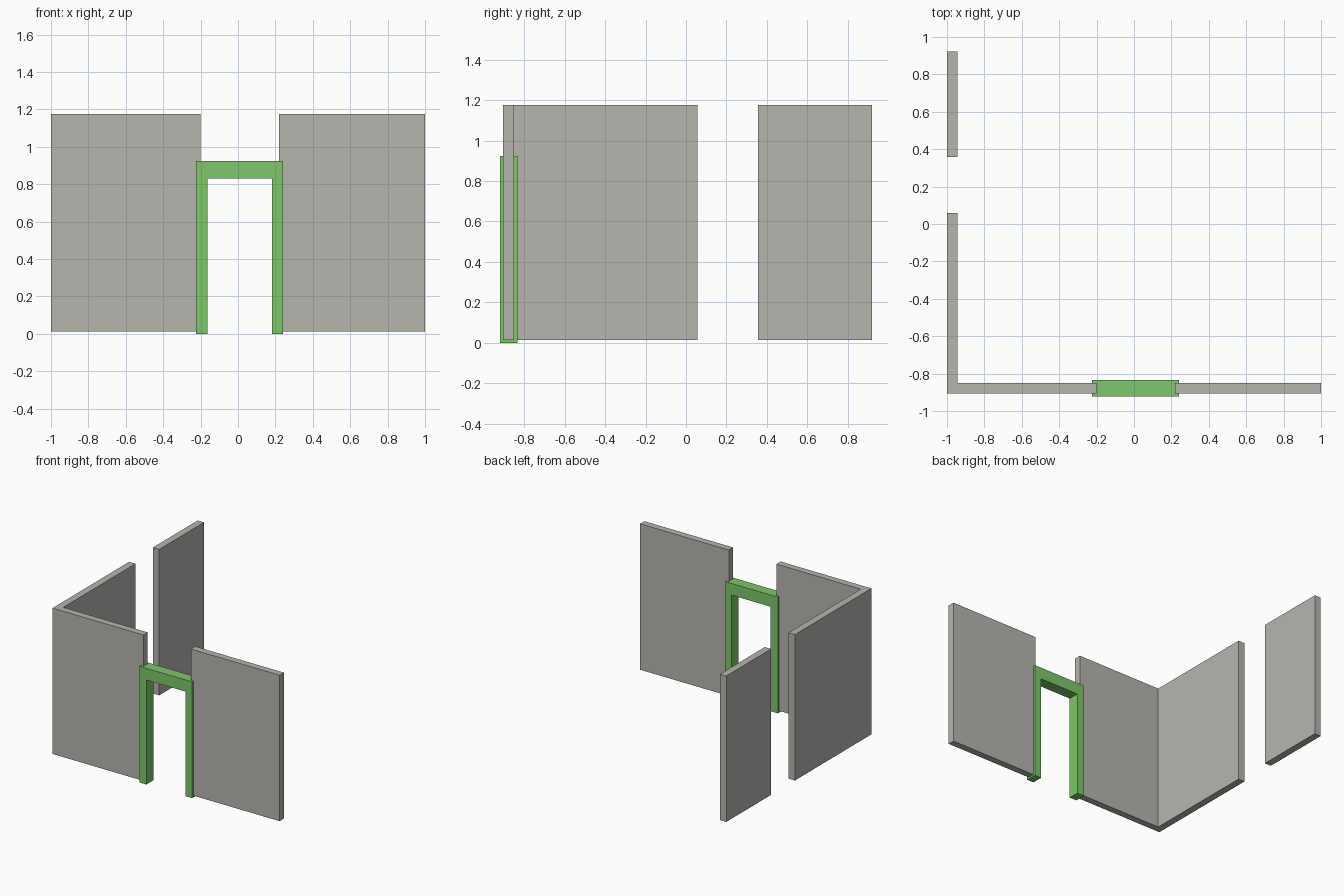
import bpy, bmesh
from mathutils import Vector

if "Cube" in bpy.data.objects:
    bpy.data.objects.remove(bpy.data.objects["Cube"])


def material(name, rgb):
    m = bpy.data.materials.new(name)
    m.diffuse_color = (*rgb, 1.0)
    m.use_nodes = True
    m.node_tree.nodes["Principled BSDF"].inputs["Base Color"].default_value = m.diffuse_color
    return m


GREY = material("wall_grey", (0.47, 0.46, 0.43))
GREEN = material("frame_green", (0.21, 0.57, 0.15))


def extrude(name, outline, direction, mat):
    """Extrude a closed flat outline along a direction into a solid."""
    bm = bmesh.new()
    face = bm.faces.new([bm.verts.new(p) for p in outline])
    geom = bmesh.ops.extrude_face_region(bm, geom=[face])["geom"]
    top = [v for v in geom if isinstance(v, bmesh.types.BMVert)]
    bmesh.ops.translate(bm, verts=top, vec=Vector(direction))
    bmesh.ops.recalc_face_normals(bm, faces=bm.faces)
    mesh = bpy.data.meshes.new(name)
    bm.to_mesh(mesh)
    bm.free()
    mesh.materials.append(mat)
    obj = bpy.data.objects.new(name, mesh)
    bpy.context.collection.objects.link(obj)
    return obj


Z0, Z1 = 0.013, 1.175            # wall bottom and top
FRONT, INNER = -0.905, -0.851    # front wall faces
LEFT, LEFT_IN = -1.0, -0.944     # side wall faces

# Wall footprints: L-shaped corner, right front panel, rear side panel
footprints = {
    "corner_wall": [(LEFT, FRONT), (-0.2, FRONT), (-0.2, INNER),
                    (LEFT_IN, INNER), (LEFT_IN, 0.058), (LEFT, 0.058)],
    "front_right_wall": [(0.219, FRONT), (1.0, FRONT), (1.0, INNER), (0.219, INNER)],
    "rear_side_wall": [(LEFT, 0.357), (LEFT_IN, 0.357), (LEFT_IN, 0.921), (LEFT, 0.921)],
}
for name, pts in footprints.items():
    extrude(name, [(x, y, Z0) for x, y in pts], (0, 0, Z1 - Z0), GREY)

# Door frame: an upside-down U straddling the gap in the front wall
frame = [(-0.225, 0), (-0.162, 0), (-0.162, 0.832), (0.182, 0.832),
         (0.182, 0), (0.241, 0), (0.241, 0.925), (-0.225, 0.925)]
extrude("door_frame", [(x, -0.921, z) for x, z in frame], (0, 0.087, 0), GREEN)
